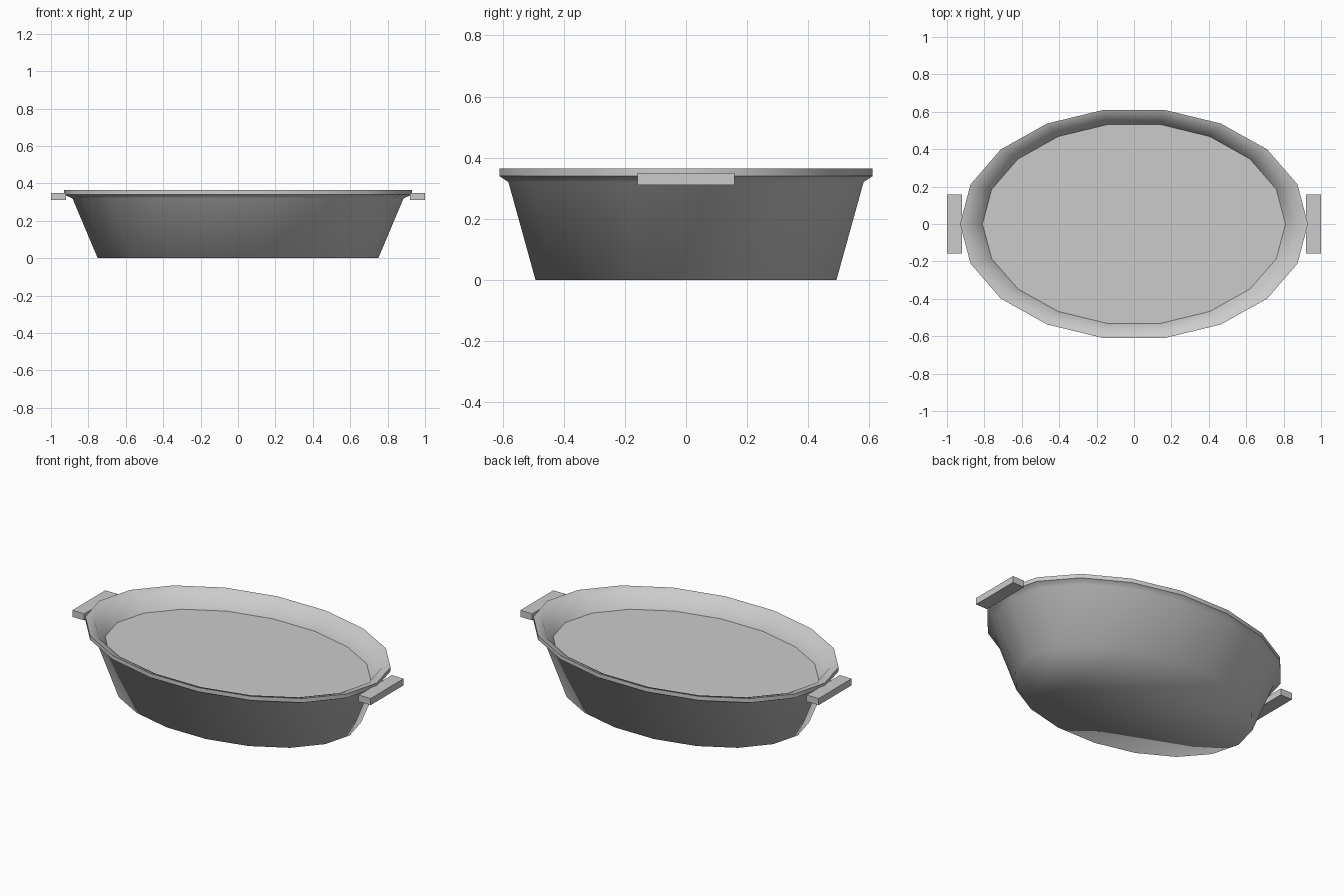
import bpy
import bmesh
from math import cos, sin, tau

if "Cube" in bpy.data.objects:
    bpy.data.objects.remove(bpy.data.objects["Cube"])

SIDES = 18
RATIO = 0.62 / 0.93  # oval depth / width

grey = bpy.data.materials.new("light_grey")
grey.diffuse_color = (0.6, 0.6, 0.6, 1)
grey.use_nodes = True
grey.node_tree.nodes["Principled BSDF"].inputs["Base Color"].default_value = grey.diffuse_color


def finish(bm, name, smooth=False):
    bmesh.ops.recalc_face_normals(bm, faces=bm.faces)
    mesh = bpy.data.meshes.new(name)
    bm.to_mesh(mesh)
    bm.free()
    mesh.materials.append(grey)
    for p in mesh.polygons:
        p.use_smooth = smooth
    obj = bpy.data.objects.new(name, mesh)
    bpy.context.collection.objects.link(obj)
    return obj


def oval(bm, radius, z):
    return [bm.verts.new((radius * cos(tau * i / SIDES),
                          radius * RATIO * sin(tau * i / SIDES), z))
            for i in range(SIDES)]


# Tub shell: closed base, sloped wall, flared lip, inner wall
profile = [(0.75, 0.0), (0.885, 0.32), (0.93, 0.34), (0.93, 0.365),
           (0.875, 0.352), (0.81, 0.265)]
bm = bmesh.new()
rings = [oval(bm, r, z) for r, z in profile]
bm.faces.new(rings[0])
for a, b in zip(rings, rings[1:]):
    for i in range(SIDES):
        j = (i + 1) % SIDES
        bm.faces.new((a[i], a[j], b[j], b[i]))
# Crisp edges around the outside of the lip
lip = set(rings[2]) | set(rings[3])
for e in bm.edges:
    if all(v in lip for v in e.verts) and abs(e.verts[0].co.z - e.verts[1].co.z) < 1e-4:
        e.smooth = False
finish(bm, "tub_shell", True)

# Flat inner floor
bm = bmesh.new()
bm.faces.new(oval(bm, 0.81, 0.265))
finish(bm, "inner_floor")

# Block handles at both ends
for side, name in ((-1, "left_handle"), (1, "right_handle")):
    bm = bmesh.new()
    bmesh.ops.create_cube(bm, size=1)
    for v in bm.verts:
        v.co = (v.co.x * 0.08 + side * 0.96, v.co.y * 0.316, v.co.z * 0.04 + 0.33)
    finish(bm, name)
